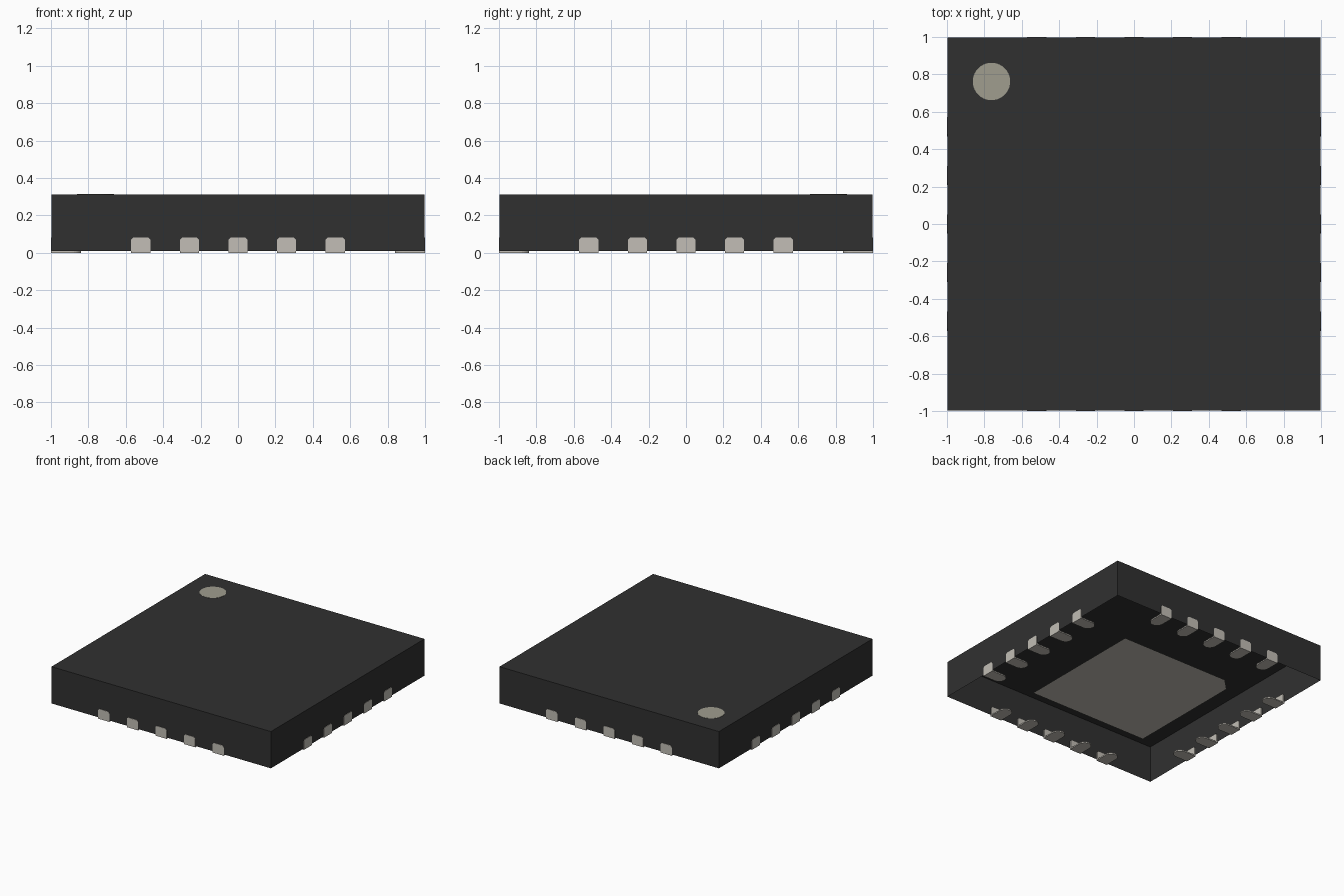
import bpy, bmesh, math
from mathutils import Matrix

default = bpy.data.objects.get("Cube")
if default:
    bpy.data.objects.remove(default, do_unlink=True)


def material(name, rgb):
    m = bpy.data.materials.new(name)
    m.use_nodes = True
    col = (*rgb, 1)
    m.diffuse_color = col
    m.node_tree.nodes["Principled BSDF"].inputs["Base Color"].default_value = col
    return m


black = material("black epoxy", (0.03, 0.03, 0.03))
metal = material("grey metal", (0.54, 0.515, 0.465))
ink = material("marker grey", (0.35, 0.34, 0.275))


def finish(bm, name, mat):
    mesh = bpy.data.meshes.new(name)
    bm.to_mesh(mesh)
    bm.free()
    mesh.materials.append(mat)
    obj = bpy.data.objects.new(name, mesh)
    bpy.context.collection.objects.link(obj)
    return obj


def prism(bm, outline, direction, length):
    """Extrude a closed outline of 3D points along a direction."""
    face = bm.faces.new([bm.verts.new(p) for p in outline])
    res = bmesh.ops.extrude_face_region(bm, geom=[face])
    verts = [g for g in res["geom"] if isinstance(g, bmesh.types.BMVert)]
    bmesh.ops.translate(bm, verts=verts, vec=[d * length for d in direction])


BOTTOM, TOP, HALF = 0.01, 0.312, 0.997

# Moulded body: a shell open underneath
bm = bmesh.new()
bmesh.ops.create_cube(bm, size=1)
bmesh.ops.scale(bm, vec=(2 * HALF, 2 * HALF, TOP - BOTTOM), verts=bm.verts)
bmesh.ops.translate(bm, vec=(0, 0, (TOP + BOTTOM) / 2), verts=bm.verts)
bm.normal_update()
bmesh.ops.delete(bm, geom=[f for f in bm.faces if f.normal.z < -0.5], context="FACES")
finish(bm, "body", black)

# Pin one marker: thin disc on the top
bm = bmesh.new()
bmesh.ops.create_cone(bm, cap_ends=True, segments=40, radius1=0.1, radius2=0.1, depth=0.002,
                      matrix=Matrix.Translation((-0.762, 0.762, TOP + 0.001)))
finish(bm, "pin_one_marker", ink)

# Thermal pad with one chamfered corner, facing down
P, C = 0.54, 0.1
bm = bmesh.new()
corners = [(-P, -P), (-P, P - C), (-P + C, P), (P, P), (P, -P)]
bm.faces.new([bm.verts.new((x, y, BOTTOM)) for x, y in corners])
finish(bm, "thermal_pad", metal)

# Contacts: rounded foot under the body and a small plate up its side
W, R = 0.051, 0.012
for side, name in enumerate(("front", "left", "back", "right")):
    bm = bmesh.new()
    for i in range(-2, 3):
        cx = i * 0.26
        arc = [(cx + W * math.cos(a), -0.89 + W * math.sin(a), 0)
               for a in (math.pi * k / 12 for k in range(13))]
        prism(bm, [(cx - W, -1, 0), (cx + W, -1, 0)] + arc, (0, 0, 1), BOTTOM)
        plate = [(cx - W, -1, 0), (cx + W, -1, 0), (cx + W, -1, 0.082 - R),
                 (cx + W - R, -1, 0.082), (cx - W + R, -1, 0.082), (cx - W, -1, 0.082 - R)]
        prism(bm, plate, (0, 1, 0), 0.012)
    bmesh.ops.recalc_face_normals(bm, faces=bm.faces)
    bmesh.ops.rotate(bm, verts=bm.verts, matrix=Matrix.Rotation(side * math.pi / 2, 3, "Z"))
    finish(bm, name + "_contacts", metal)
